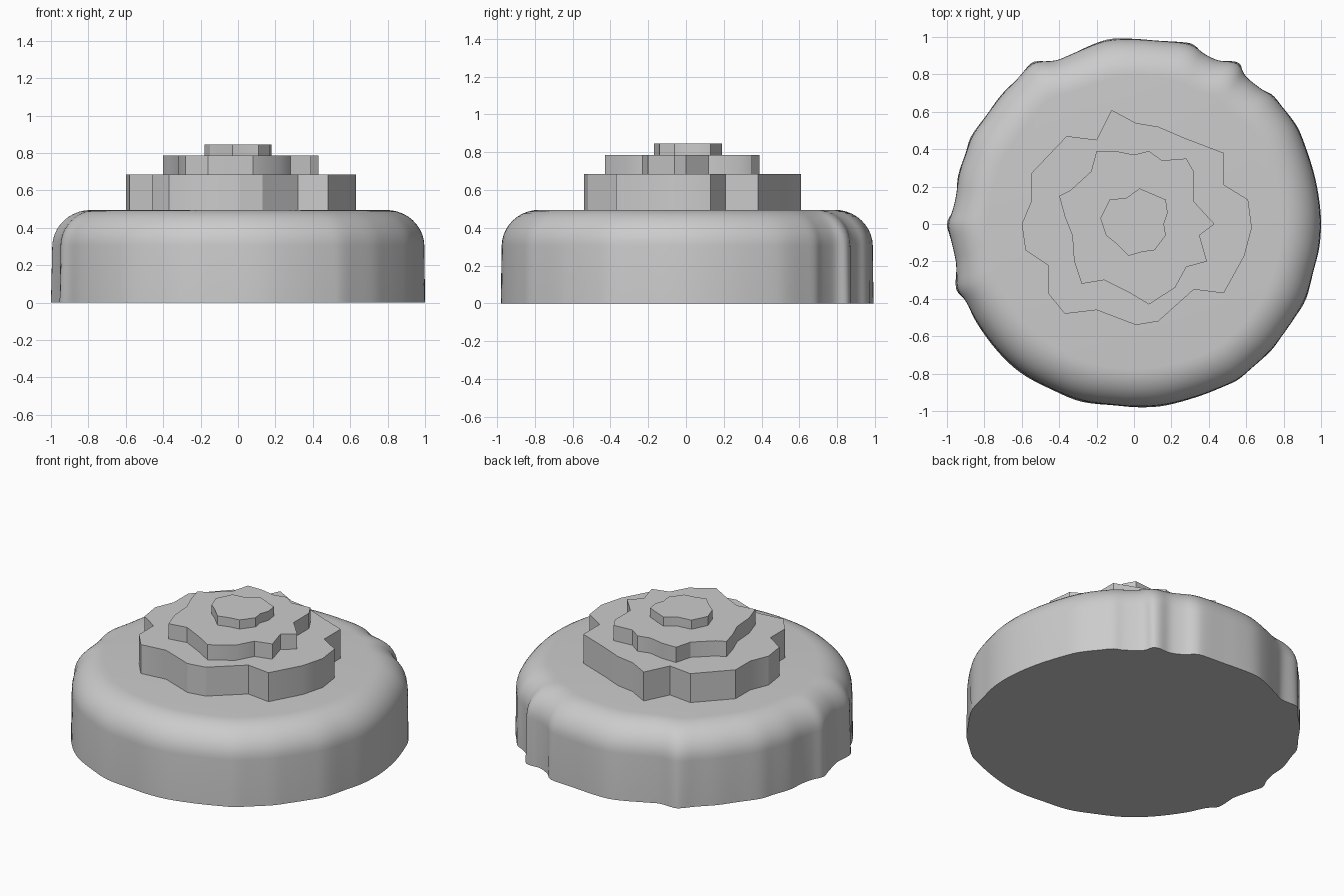
import bpy
import bmesh
import math
from mathutils import Vector

default_cube = bpy.data.objects.get("Cube")
if default_cube:
    bpy.data.objects.remove(default_cube, do_unlink=True)

grey = bpy.data.materials.new("light grey")
grey.use_nodes = True
grey.diffuse_color = (0.6, 0.6, 0.6, 1)
grey.node_tree.nodes["Principled BSDF"].inputs["Base Color"].default_value = (0.6, 0.6, 0.6, 1)


def outline(hundredths):
    """Turn a flat run of x, y pairs in hundredths into plan points."""
    pairs = zip(hundredths[::2], hundredths[1::2])
    return [Vector((x, y)) / 100 for x, y in pairs]


def round_curve(points, steps):
    """Closed smooth curve passing through every plan point."""
    result = []
    count = len(points)
    for i in range(count):
        a, b, c, d = (points[(i + k) % count] for k in (-1, 0, 1, 2))
        for s in range(steps):
            t = s / steps
            result.append(b + (c - a) * t / 2
                          + (a - b * 2.5 + c * 2 - d / 2) * t ** 2
                          + (b * 1.5 - a / 2 - c * 1.5 + d / 2) * t ** 3)
    return result


def relax(points, passes):
    """Even out the bumps by averaging each point with its neighbours."""
    for _ in range(passes):
        count = len(points)
        points = [(points[i - 1] + points[i] * 2 + points[(i + 1) % count]) / 4
                  for i in range(count)]
    return points


def loft(name, sections, smooth_angle):
    """Skin matching (outline, height) sections and cap both ends."""
    bm = bmesh.new()
    rings = [[bm.verts.new((p.x, p.y, z)) for p in points]
             for points, z in sections]
    for low, high in zip(rings, rings[1:]):
        for i in range(len(low)):
            bm.faces.new((low[i - 1], low[i], high[i], high[i - 1]))
    bm.faces.new(rings[0])
    bm.faces.new(rings[-1])
    bmesh.ops.recalc_face_normals(bm, faces=bm.faces)
    mesh = bpy.data.meshes.new(name)
    bm.to_mesh(mesh)
    bm.free()
    mesh.materials.append(grey)
    obj = bpy.data.objects.new(name, mesh)
    bpy.context.collection.objects.link(obj)
    bpy.ops.object.select_all(action="DESELECT")
    obj.select_set(True)
    bpy.context.view_layer.objects.active = obj
    bpy.ops.object.shade_smooth_by_angle(angle=math.radians(smooth_angle))
    return obj


# Wide base with a wavy wall and a rounded shoulder
rim = outline([
    100, 0, 99, 13, 96, 28, 90, 46, 86, 54, 79, 63, 74, 69, 68, 72, 59, 79,
    57, 85, 53, 87, 45, 87, 37, 91, 33, 95, 28, 97, 13, 98, 0, 99, -12, 99,
    -22, 96, -35, 90, -42, 87, -52, 87, -56, 85, -62, 78, -71, 69, -79, 58,
    -87, 47, -90, 38, -94, 26, -95, 15, -97, 7, -100, 0, -98, -8, -95, -20,
    -95, -25, -95, -35, -90, -41, -84, -53, -73, -68, -60, -80, -43, -89,
    -28, -95, -10, -97, 3, -98, 17, -97, 35, -92, 50, -86, 56, -83, 63, -77,
    73, -68, 79, -60, 86, -50, 92, -40, 96, -25, 99, -13])
foot = round_curve(rim, 4)
shoulder = relax(foot, 30)
base_top, shoulder_height, shoulder_depth = 0.495, 0.19, 0.2
wall_top = base_top - shoulder_height
base_sections = [(foot, 0)]
for step in range(11):
    angle = math.pi / 2 * step / 10
    z = wall_top + shoulder_height * math.sin(angle)
    scale = 1 - shoulder_depth * (1 - math.cos(angle))
    blend = 0.4 + 0.6 * step / 10
    ring = [f.lerp(s, blend) * scale for f, s in zip(foot, shoulder)]
    base_sections.append((ring, z))
loft("base", base_sections, 40)

# Three stacked jagged tiers
lower = outline([
    -12, 61, 1, 54, 13, 52, 27, 46, 48, 38, 48, 21, 61, 13, 63, -2, 59, -17,
    48, -37, 32, -35, 13, -52, 1, -54, -20, -46, -37, -48, -46, -37, -46, -22,
    -58, -14, -60, 0, -55, 12, -55, 27, -36, 47, -20, 45])
middle = outline([
    -20, 39, -10, 39, 0, 37, 8, 39, 15, 34, 28, 35, 32, 28, 32, 12, 43, 0,
    35, -6, 39, -20, 28, -23, 22, -34, 8, -43, -2, -37, -16, -30, -28, -32,
    -32, -20, -33, -6, -37, 4, -40, 15, -34, 18, -23, 28])
upper = outline([
    3, 19, 10, 16, 17, 13, 18, 6, 16, 0, 17, -6, 11, -14, 4, -15, -3, -17,
    -10, -10, -15, -6, -17, 0, -18, 3, -13, 13, -4, 14])
bottom = base_top
for name, plan, top in (("lower_tier", lower, 0.685),
                        ("middle_tier", middle, 0.785),
                        ("upper_tier", upper, 0.845)):
    loft(name, [(plan, bottom), (plan, top)], 30)
    bottom = top
